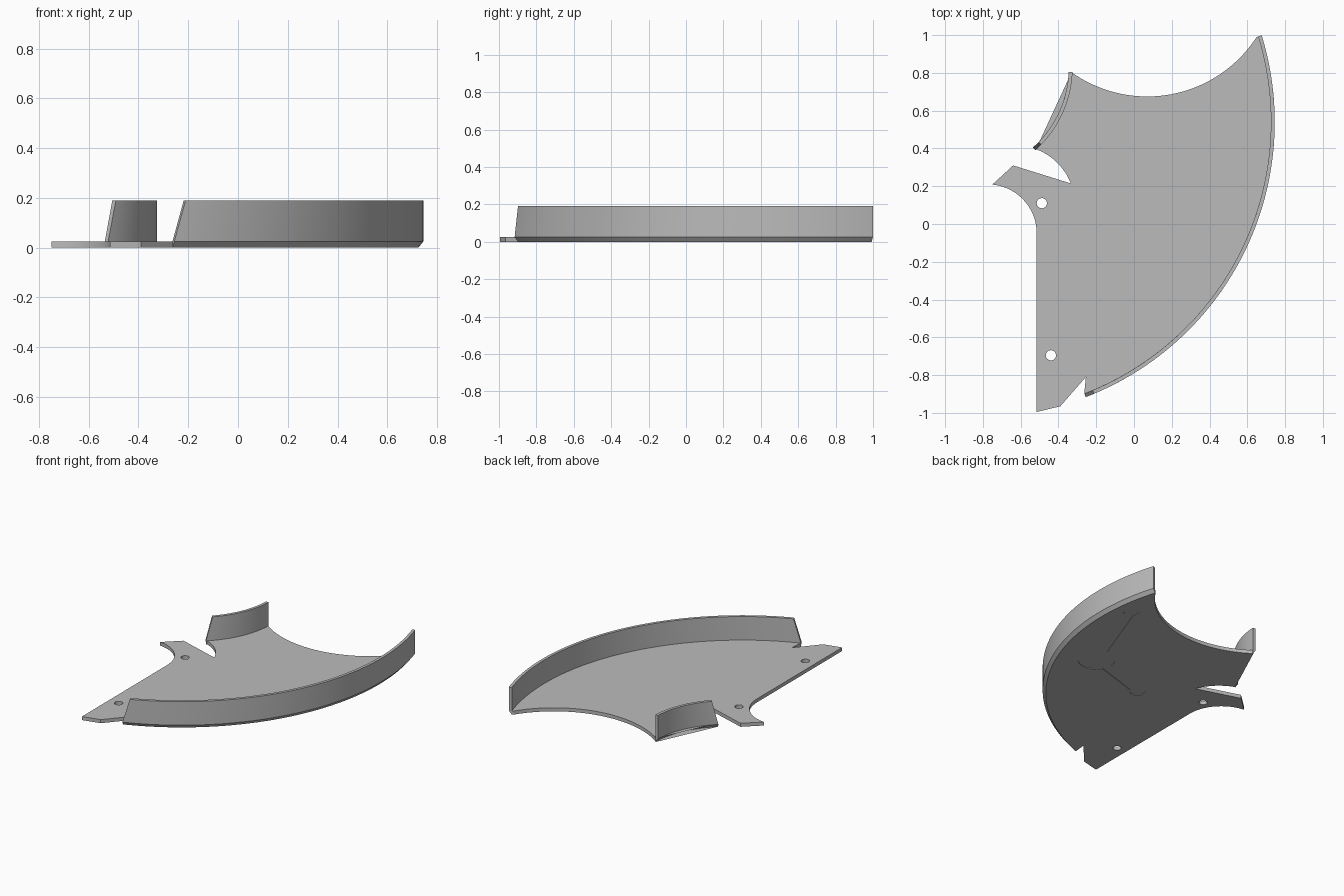
import bpy, bmesh
from math import radians, sin, cos, pi
from mathutils import Vector

if "Cube" in bpy.data.objects:
    bpy.data.objects.remove(bpy.data.objects["Cube"])

THICK, HEIGHT, WALL = 0.025, 0.19, 0.02

grey = bpy.data.materials.new("plain_grey")
grey.use_nodes = True
grey.diffuse_color = (0.5, 0.5, 0.5, 1)
grey.node_tree.nodes["Principled BSDF"].inputs["Base Color"].default_value = (0.5, 0.5, 0.5, 1)


def arc(c, r, a0, a1, n):
    """Points on a circle arc, angles in degrees."""
    angles = [radians(a0 + (a1 - a0) * i / n) for i in range(n + 1)]
    return [(c[0] + r * cos(a), c[1] + r * sin(a)) for a in angles]


def finish(name, bm):
    bmesh.ops.recalc_face_normals(bm, faces=bm.faces)
    mesh = bpy.data.meshes.new(name)
    bm.to_mesh(mesh)
    bm.free()
    mesh.materials.append(grey)
    obj = bpy.data.objects.new(name, mesh)
    bpy.context.collection.objects.link(obj)
    return obj


def prism(name, outline, z0, z1):
    bm = bmesh.new()
    face = bm.faces.new([bm.verts.new((x, y, z0)) for x, y in outline])
    top = bmesh.ops.extrude_face_region(bm, geom=[face])["geom"]
    verts = [v for v in top if isinstance(v, bmesh.types.BMVert)]
    bmesh.ops.translate(bm, verts=verts, vec=(0, 0, z1 - z0))
    return finish(name, bm)


def curved_wall(name, c, r_out, r_in, square_end, base_end, top_end, n):
    """Swept wall with a bevelled foot and one leaning end."""
    bm = bmesh.new()
    profile = [(r_in, 0), (r_out, THICK), (r_out, HEIGHT), (r_in, HEIGHT), (r_in, THICK)]
    rails = []
    for r, z in profile:
        end = top_end if z == HEIGHT else base_end
        rails.append([bm.verts.new((x, y, z)) for x, y in arc(c, r, square_end, end, n)])
    for a, b in zip(rails, rails[1:] + rails[:1]):
        for i in range(n):
            bm.faces.new((a[i], a[i + 1], b[i + 1], b[i]))
    for i in (0, n):
        bm.faces.new([rail[i] for rail in rails])
    return finish(name, bm)


def cut(target, cutter):
    cutter.hide_render = True
    mod = target.modifiers.new("cut", "BOOLEAN")
    mod.operation = "DIFFERENCE"
    mod.solver = "EXACT"
    mod.object = cutter
    bpy.context.view_layer.objects.active = target
    bpy.ops.object.modifier_apply(modifier=mod.name)
    bpy.data.objects.remove(cutter)


# Base plate outline, counter-clockwise from the front corner
big_c, big_r = (-0.815, 0.54), 1.56
small_c, small_r = (-0.915, 0.83), 0.57
outline = [(-0.515, -0.995), (-0.39, -0.965), (-0.255, -0.81)]
outline += arc(big_c, big_r - WALL, -69, 17.1, 64)
outline += arc((0.07, 1.365), 0.69, -33, -125.5, 40)
outline += arc(small_c, small_r + WALL, -2.5, -48.2, 20)
outline += arc((-0.6285, 0.101), 0.315, 69.5, 21.2, 14)
outline += [(-0.64, 0.31)]
outline += arc((-0.775, -0.05), 0.26, 84.5, 0, 20)
plate = prism("base_plate", outline, 0, THICK)

# Screw holes
for centre in [(-0.488, 0.11), (-0.44, -0.695)]:
    cut(plate, prism("hole_cutter", arc(centre, 0.027, 0, 345, 23), -0.1, 0.1))

# Shallow two-armed recess in the underside
hub = Vector((0.39, 0.09))
DEPTH = 0.004
cut(plate, prism("hub_cutter", arc(hub, 0.12, 0, 350, 35), -0.1, DEPTH))
for tip in (Vector((0.62, 0.71)), Vector((-0.07, -0.05))):
    along = (tip - hub).normalized()
    side = Vector((-along.y, along.x)) * 0.03
    strip = [hub - side, tip - side, tip + side, hub + side]
    cut(plate, prism("arm_cutter", strip, -0.1, DEPTH))
    cut(plate, prism("tip_cutter", arc(tip, 0.052, 0, 345, 23), -0.1, DEPTH))

# Upright walls
outer = curved_wall("outer_wall", big_c, big_r, big_r - WALL, 17.1, -69, -67.2, 64)
inner = curved_wall("small_wall", small_c, small_r, small_r + WALL, -2.5, -48.2, -44, 20)

for obj in (plate, outer, inner):
    bpy.ops.object.select_all(action="DESELECT")
    obj.select_set(True)
    bpy.context.view_layer.objects.active = obj
    bpy.ops.object.shade_smooth_by_angle(angle=radians(30))
